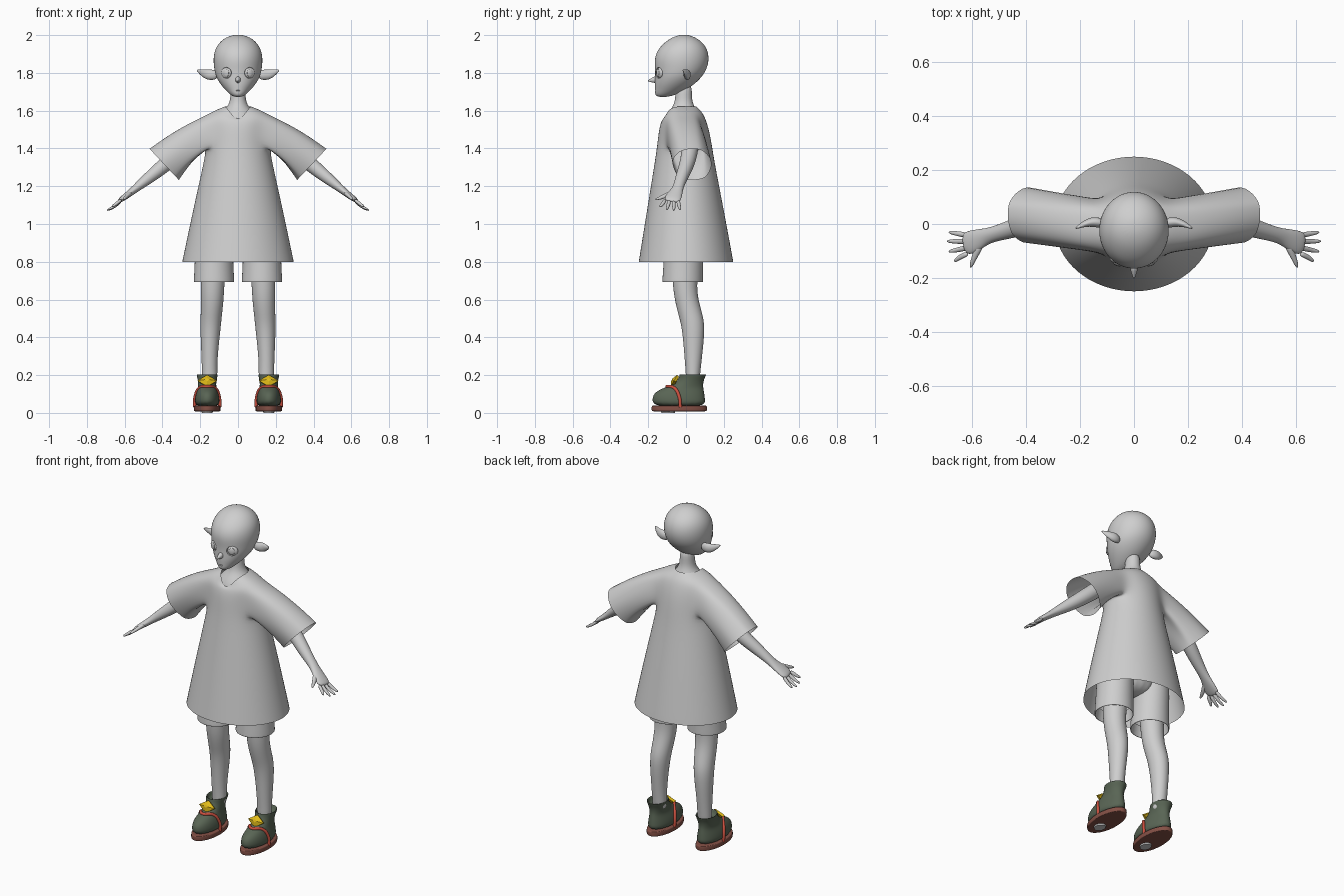
import bpy, bmesh
from math import sin, cos, pi, atan2
from mathutils import Vector as V

if "Cube" in bpy.data.objects:
    bpy.data.objects.remove(bpy.data.objects["Cube"])


def material(name, rgb):
    m = bpy.data.materials.new(name)
    m.use_nodes = True
    m.diffuse_color = (*rgb, 1)
    m.node_tree.nodes["Principled BSDF"].inputs["Base Color"].default_value = (*rgb, 1)
    return m


GREY = material("light grey", (0.62, 0.62, 0.62))
GREEN = material("boot green", (0.10, 0.13, 0.09))
BROWN = material("sole brown", (0.23, 0.08, 0.06))
RED = material("strap red", (0.6, 0.08, 0.05))
YELLOW = material("badge yellow", (0.75, 0.5, 0.01))
SEG = 16
GROW = 1.025  # makes up for subdivision shrinkage


def finish(name, bm, mat, sub=2):
    bmesh.ops.recalc_face_normals(bm, faces=bm.faces[:])
    me = bpy.data.meshes.new(name)
    bm.to_mesh(me)
    bm.free()
    me.materials.append(mat)
    for p in me.polygons:
        p.use_smooth = sub > 0
    ob = bpy.data.objects.new(name, me)
    bpy.context.collection.objects.link(ob)
    if sub:
        ob.modifiers.new("Smooth", "SUBSURF").levels = sub
        ob.modifiers["Smooth"].render_levels = sub
    return ob


def skin(rings, caps=(True, True)):
    """Joins rings of points into a tube."""
    bm = bmesh.new()
    rows = [[bm.verts.new(p) for p in r] for r in rings]
    for a, b in zip(rows, rows[1:]):
        for j in range(len(a)):
            k = (j + 1) % len(a)
            bm.faces.new((a[j], a[k], b[k], b[j]))
    for cap, row in zip(caps, (rows[0], rows[-1])):
        if cap:
            bm.faces.new(row)
    return bm


def level(cx, z, rx, front, back, drop=0):
    """Horizontal oval; drop lowers its front."""
    pts = []
    for j in range(SEG):
        a = 2 * pi * j / SEG
        pts.append(V((cx + rx * GROW * cos(a),
                      (front + back) / 2 + (back - front) / 2 * GROW * sin(a),
                      z - drop * max(0, -sin(a)) ** 4)))
    return pts


def column(name, cx, rows, mat, caps=(True, True), sub=2):
    return finish(name, skin([level(cx, *r) for r in rows], caps), mat, sub)


def limb(name, pts, radii, mat, s=1, seg=10):
    """Tube along a path; each radius pair is (along y, across y)."""
    pts = [V((p[0] * s, p[1], p[2])) for p in pts]
    rings = []
    for i, (p, (a, b)) in enumerate(zip(pts, radii)):
        d = (pts[min(i + 1, len(pts) - 1)] - pts[max(i - 1, 0)]).normalized()
        side = (V((0, 1, 0)) - d * d.y).normalized() if abs(d.y) < .9 else V((1, 0, 0))
        up = d.cross(side)
        rings.append([p + side * a * 1.05 * cos(2 * pi * j / seg) + up * b * 1.05 * sin(2 * pi * j / seg)
                      for j in range(seg)])
    return finish(name, skin(rings), mat)


def ball(name, loc, scale, mat, turn=0):
    bm = bmesh.new()
    bmesh.ops.create_uvsphere(bm, u_segments=24, v_segments=14, radius=1)
    ob = finish(name, bm, mat, 0)
    for p in ob.data.polygons:
        p.use_smooth = True
    ob.location, ob.scale, ob.rotation_euler = loc, scale, (0, 0, turn)
    return ob


# Head with eye sockets and mouth slot
head = column("head", 0, [
    (1.672, .02, -.150, -.10), (1.685, .042, -.164, -.05), (1.71, .067, -.164, 0),
    (1.74, .093, -.166, .045), (1.78, .117, -.163, .085), (1.82, .126, -.163, .11),
    (1.87, .131, -.168, .122), (1.92, .124, -.152, .115), (1.96, .1, -.115, .09),
    (1.988, .065, -.075, .05), (2.002, .02, -.03, .01)], GREY)
cutters = [ball("mouth_cutter", (0, -.167, 1.706), (.013, .012, .003), GREY)]
for s in (1, -1):
    cutters.append(ball("socket_cutter", (s * .063, -.146, 1.80), (.031, .016, .03), GREY, s * .4))
bpy.context.view_layer.objects.active = head
bpy.ops.object.modifier_apply(modifier="Smooth")
for c in cutters:
    mod = head.modifiers.new("Cut", "BOOLEAN")
    mod.operation, mod.object, mod.solver = "DIFFERENCE", c, "EXACT"
    bpy.context.view_layer.update()
    bpy.ops.object.modifier_apply(modifier="Cut")
    bpy.data.objects.remove(c)
bpy.ops.object.select_all(action="DESELECT")
head.select_set(True)
bpy.ops.object.shade_smooth_by_angle()
limb("nose", [(0, -.15, 1.766), (0, -.18, 1.761), (0, -.204, 1.757)],
     [(.02, .024), (.011, .012), (.002, .002)], GREY)

# Neck and torso
column("neck_and_torso", 0, [
    (.85, .13, -.09, .08), (1.0, .15, -.1, .1), (1.3, .11, -.09, .09), (1.45, .125, -.115, .09),
    (1.54, .12, -.122, .08), (1.59, .085, -.094, .06), (1.62, .055, -.07, .045),
    (1.66, .038, -.055, .028), (1.75, .04, -.055, .035)], GREY)

# Shirt body, with the sides opened and drawn out into sleeves
bm = skin([level(0, *r) for r in [
    (.80, .295, -.25, .25), (.82, .291, -.247, .247), (1.1, .232, -.202, .195),
    (1.32, .182, -.166, .152), (1.41, .166, -.153, .138), (1.5, .168, -.143, .122),
    (1.572, .175, -.132, .098, .035), (1.60, .125, -.124, .078, .05), (1.622, .07, -.115, .055, .07)]],
    (False, False))
holes = [f for f in bm.faces if abs(f.calc_center_median().x) > .115
         and 1.41 < f.calc_center_median().z < 1.56]
bmesh.ops.delete(bm, geom=holes, context="FACES")
for s in (1, -1):
    edges = [e for e in bm.edges if e.is_boundary
             and all(v.co.x * s > .1 and 1.38 < v.co.z < 1.59 for v in e.verts)]
    start = {}
    for step in range(1, 5):
        old = {v for e in edges for v in e.verts}
        if not start:
            start = {v: v.co.copy() for v in old}
        new = bmesh.ops.extrude_edge_only(bm, edges=edges)["geom"]
        edges = [g for g in new if isinstance(g, bmesh.types.BMEdge) and g.is_boundary]
        fresh = {v for e in edges for v in e.verts}
        links = {v: min(old, key=lambda o: (o.co - v.co).length) for v in fresh}
        start = {v: start[o] for v, o in links.items()}
        t = step / 4
        for v, p in start.items():
            a = atan2((p.z - 1.49) / .08, p.y / .11)
            end = V((s * (.39 + .08 * sin(a)), .035 + .117 * cos(a), 1.315 + .085 * sin(a)))
            v.co = p.lerp(end, t)
            v.co.z += .05 * t * (1 - t)
finish("shirt", bm, GREY)

for s, side in ((1, "left"), (-1, "right")):
    # Eye and ear
    ball(side + "_eye", (s * .062, -.138, 1.80), (.029, .013, .028), GREY, s * .4)
    ball(side + "_iris", (s * .063, -.149, 1.80), (.016, .006, .02), GREY, s * .4)
    limb(side + "_ear", [(.105, 0, 1.788), (.14, .008, 1.789), (.175, .006, 1.794), (.22, -.018, 1.816)],
         [(.012, .02), (.022, .03), (.014, .025), (.003, .004)], GREY, s)

    # Arm, palm and fingers
    limb(side + "_arm", [(.2, .03, 1.48), (.36, .015, 1.335), (.45, -.018, 1.262), (.53, -.04, 1.198),
                         (.56, -.05, 1.173), (.60, -.067, 1.143), (.635, -.075, 1.117)],
         [(.05, .05), (.042, .042), (.035, .035), (.027, .023), (.034, .019), (.045, .016), (.042, .011)],
         GREY, s)
    for i, (tipx, tipy) in enumerate([(.69, -.03), (.697, -.064), (.69, -.103), (.667, -.14)]):
        y = -.043 - .022 * i
        tipz = 1.117 - (tipx - .63) * .7
        limb(f"{side}_finger_{i + 1}", [(.615, y, 1.13), (.65, (y + tipy) / 2, (1.115 + tipz) / 2),
                                        (tipx, tipy, tipz)],
             [(.011, .01), (.01, .009), (.006, .006)], GREY, s, 8)
    limb(side + "_thumb", [(.565, -.07, 1.168), (.59, -.115, 1.146), (.608, -.165, 1.128)],
         [(.016, .013), (.013, .011), (.006, .006)], GREY, s, 8)

    # Shorts leg, with the cloth turned in at the hem
    column(side + "_shorts_leg", s * .127, [
        (.76, .095, -.11, .077), (.70, .102, -.12, .085), (.693, .102, -.12, .085),
        (.692, .107, -.125, .09), (.70, .107, -.125, .09), (.82, .1, -.117, .09),
        (.95, .1, -.11, .1), (1.02, .07, -.08, .08)], GREY, (False, True))

    # Leg
    leg = [(.15, .04, .15, 0, .07), (.2, .04, .15, 0, .074), (.3, .042, .151, -.008, .085),
           (.45, .054, .146, -.02, .101), (.52, .056, .141, -.04, .088), (.6, .06, .136, -.06, .064),
           (.68, .062, .135, -.07, .056), (.85, .07, .125, -.08, .07)]
    finish(side + "_leg", skin([level(s * cx, z, r, f, b) for z, r, cx, f, b in leg]), GREY)

    # Boot, sole and sole patch
    bx = s * .163
    column(side + "_boot", bx, [
        (.03, .065, -.172, .104), (.075, .065, -.18, .1), (.105, .058, -.168, .096),
        (.128, .05, -.13, .092), (.148, .047, -.072, .09), (.175, .049, -.04, .094),
        (.2, .056, -.034, .106), (.205, .055, -.033, .105), (.203, .049, -.027, .098),
        (.17, .042, -.02, .088)], GREEN)
    column(side + "_sole", bx, [
        (.008, .062, -.17, .1), (.009, .069, -.18, .109), (.014, .07, -.182, .111),
        (.033, .07, -.182, .111), (.038, .068, -.18, .109), (.039, .06, -.17, .1)], BROWN)
    column(side + "_sole_patch", bx, [(0, .028, -.13, -.06), (.012, .03, -.132, -.058)], GREY, sub=0)

    # Strap arching over the instep
    cu = bpy.data.curves.new(side + "_strap", "CURVE")
    cu.dimensions, cu.bevel_depth, cu.bevel_resolution, cu.resolution_u = "3D", .009, 2, 8
    half = [(.066, -.03, .03), (.064, -.036, .085), (.043, -.06, .13)]
    path = half + [(0, -.1, .14)] + [(-x, y, z) for x, y, z in reversed(half)]
    sp = cu.splines.new("BEZIER")
    sp.bezier_points.add(len(path) - 1)
    for b, (x, y, z) in zip(sp.bezier_points, path):
        b.co = (bx + x, y, z)
        b.handle_left_type = b.handle_right_type = "AUTO"
    cu.materials.append(RED)
    bpy.context.collection.objects.link(bpy.data.objects.new(side + "_strap", cu))

    # Four-pointed badge leaning back against the ankle
    rings = []
    for scale, out in ((.9, -.008), (1, .006), (.25, .018)):
        ring = []
        for j in range(8):
            r = scale * (1 if j % 2 == 0 else .72)
            x, h = .052 * r * cos(j * pi / 4), .036 * r * sin(j * pi / 4)
            ring.append(V((bx + x, -.058 + .45 * h - .9 * out, .168 + .85 * h + .45 * out)))
        rings.append(ring)
    finish(side + "_badge", skin(rings), YELLOW, 0)
